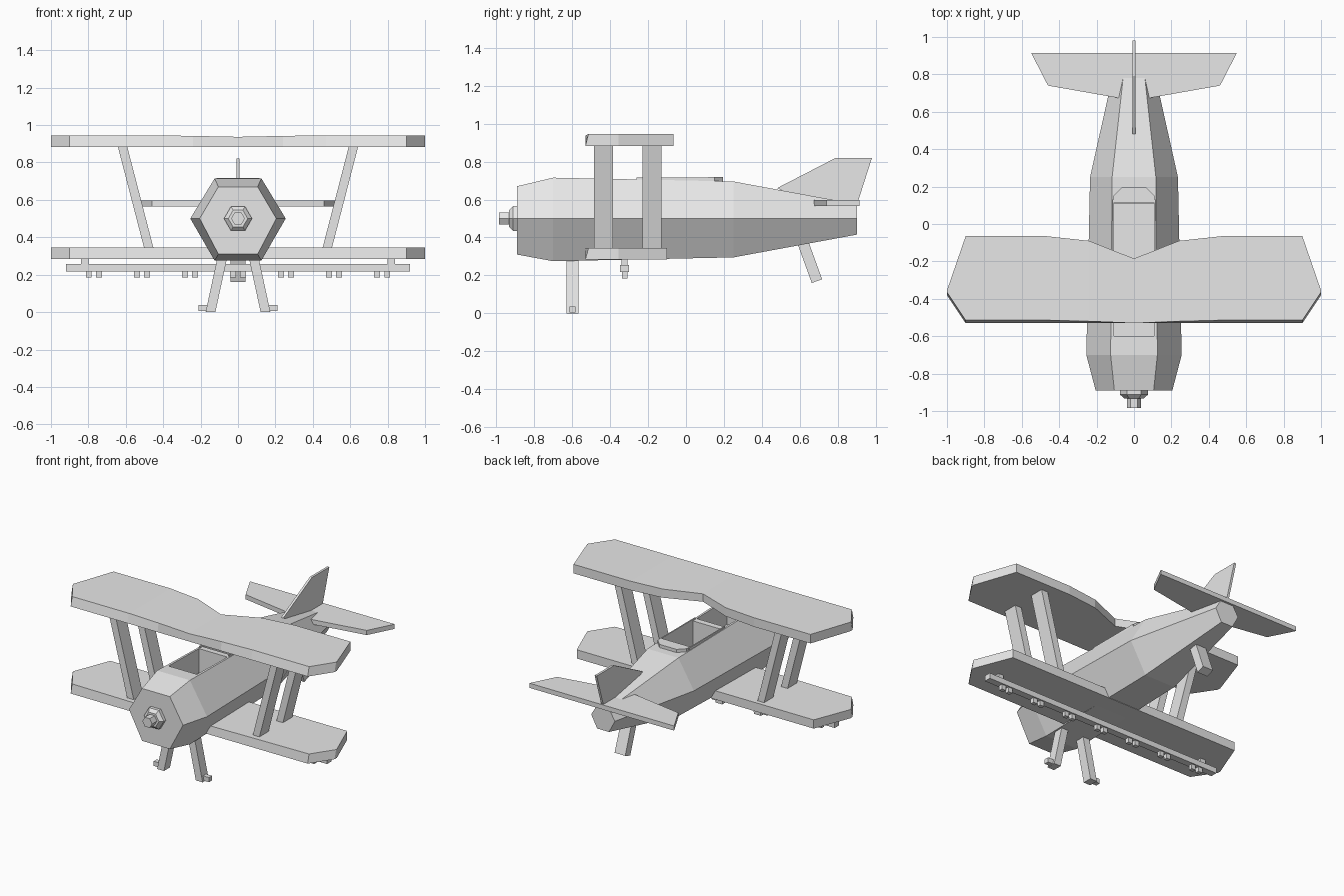
import bpy
import bmesh
from math import cos, sin, pi
from mathutils import Vector

old = bpy.data.objects.get("Cube")
if old:
    bpy.data.objects.remove(old, do_unlink=True)

grey = bpy.data.materials.new("plain_grey")
grey.use_nodes = True
grey.diffuse_color = (0.8, 0.8, 0.8, 1)
grey.node_tree.nodes["Principled BSDF"].inputs["Base Color"].default_value = (0.8, 0.8, 0.8, 1)


def loft(name, rings):
    """Join equal-length rings of points into one closed solid."""
    bm = bmesh.new()
    rows = [[bm.verts.new(p) for p in ring] for ring in rings]
    n = len(rows[0])
    for a, b in zip(rows, rows[1:]):
        for i in range(n):
            j = (i + 1) % n
            bm.faces.new((a[i], a[j], b[j], b[i]))
    bm.faces.new(rows[0])
    bm.faces.new(rows[-1])
    bmesh.ops.recalc_face_normals(bm, faces=bm.faces)
    mesh = bpy.data.meshes.new(name)
    bm.to_mesh(mesh)
    bm.free()
    mesh.materials.append(grey)
    obj = bpy.data.objects.new(name, mesh)
    bpy.context.collection.objects.link(obj)
    return obj


def box(name, x0, x1, y0, y1, z0, z1):
    return loft(name, [[(x0, y0, z), (x1, y0, z), (x1, y1, z), (x0, y1, z)] for z in (z0, z1)])


def beam(name, bottom, top, wide, deep):
    """Slanted bar with level ends."""
    corners = ((-1, -1), (1, -1), (1, 1), (-1, 1))
    return loft(name, [[(p[0] + sx * wide / 2, p[1] + sy * deep / 2, p[2]) for sx, sy in corners]
                       for p in (bottom, top)])


def plate(name, outline, z0, z1):
    return loft(name, [[(x, y, z) for x, y in outline] for z in (z0, z1)])


def mirrored(points):
    return points + [(-x, y) for x, y in reversed(points)]


# Six-sided fuselage: y, half width, half top width, bottom, top
stations = [(-0.89, 0.205, 0.105, 0.31, 0.67), (-0.70, 0.255, 0.125, 0.275, 0.715),
            (0.25, 0.235, 0.117, 0.295, 0.695), (0.90, 0.09, 0.045, 0.415, 0.575)]
fuselage = loft("fuselage", [[(w, y, 0.5), (t, y, hi), (-t, y, hi), (-w, y, 0.5), (-t, y, lo), (t, y, lo)]
                             for y, w, t, lo, hi in stations])

# Two open cockpits cut into the top
for y0, y1 in ((-0.60, -0.27), (-0.23, 0.11)):
    cutter = box("cockpit_cutter", -0.108, 0.108, y0, y1, 0.54, 0.9)
    mod = fuselage.modifiers.new("cockpit", 'BOOLEAN')
    mod.operation = 'DIFFERENCE'
    mod.solver = 'EXACT'
    mod.object = cutter
    bpy.context.view_layer.update()
    graph = bpy.context.evaluated_depsgraph_get()
    cut = bpy.data.meshes.new_from_object(fuselage.evaluated_get(graph))
    fuselage.modifiers.clear()
    fuselage.data = cut
    bpy.data.objects.remove(cutter, do_unlink=True)

# Cockpit rim and headrest
plate("headrest", mirrored([(0.11, 0.115), (0.11, 0.15), (0.065, 0.195)]), 0.68, 0.718)
for side, s in (("left", 1), ("right", -1)):
    x0, x1 = sorted((s * 0.108, s * 0.116))
    box("cockpit_rim_" + side, x0, x1, -0.26, 0.13, 0.68, 0.716)

# Nose hub and shaft
def hexagon(y, r):
    return [(r * cos(i * pi / 3), y, 0.5 + r * sin(i * pi / 3)) for i in range(6)]


loft("nose_hub", [hexagon(-0.88, 0.075), hexagon(-0.912, 0.075), hexagon(-0.932, 0.052)])
loft("propeller_shaft", [hexagon(-0.92, 0.037), hexagon(-0.985, 0.037)])


# Wings as sections along x: x, front, rear, centre sag
def wing(name, z0, z1, sections):
    both = [(-x, f, r, s) for x, f, r, s in sections] + [p for p in reversed(sections) if p[0] > 0]
    loft(name, [[(x, f, z0), (x, r, z0), (x, r, z1 - s), (x, f + 0.016 * min(1, abs(x) * 2.6), z1 - s)]
                for x, f, r, s in both])


tips = [(1.0, -0.38, -0.355, 0), (0.9, -0.53, -0.065, 0)]
wing("upper_wing", 0.883, 0.945, tips + [(0.47, -0.53, -0.065, 0), (0.24, -0.53, -0.09, 0.003),
                                         (0, -0.53, -0.185, 0.008)])
wing("lower_wing", 0.285, 0.345, [(1.0, -0.38, -0.355, 0), (0.9, -0.53, -0.1, 0), (0, -0.53, -0.1, 0)])

# Wing struts, landing legs and feet
for side, s in (("left", 1), ("right", -1)):
    for place, y in (("front", -0.435), ("rear", -0.18)):
        beam(f"{place}_strut_{side}", (s * 0.475, y, 0.335), (s * 0.62, y, 0.895), 0.05, 0.1)
    beam("landing_leg_" + side, (s * 0.147, -0.598, 0.0), (s * 0.08, -0.598, 0.31), 0.052, 0.065)
    x0, x1 = sorted((s * 0.13, s * 0.21))
    box("landing_foot_" + side, x0, x1, -0.615, -0.582, 0.005, 0.037)
    box("rail_mount_" + side, s * 0.82 - 0.02, s * 0.82 + 0.02, -0.34, -0.308, 0.25, 0.29)

# Rail under the lower wing with paired clips
box("under_wing_rail", -0.92, 0.92, -0.348, -0.3, 0.218, 0.256)
for k in range(-3, 4):
    for s in (-1, 1):
        x = k * 0.257 + s * 0.027
        box("rail_clip", x - 0.016, x + 0.016, -0.336, -0.309, 0.185, 0.22)

# Tail skid, cut square to its slope
a, b = Vector((0, 0.61, 0.39)), Vector((0, 0.69, 0.17))
across = (b - a).normalized().cross(Vector((1, 0, 0))) * 0.029
loft("tail_skid", [[p + across * t + Vector((s * 0.04, 0, 0)) for s, t in ((-1, -1), (1, -1), (1, 1), (-1, 1))]
                   for p in (a, b)])

# Tailplane and fin
plate("tailplane", mirrored([(0.09, 0.675), (0.46, 0.74), (0.55, 0.915)]), 0.565, 0.597)
fin = [(0.48, 0.66), (0.79, 0.82), (0.98, 0.82), (0.90, 0.57), (0.60, 0.60)]
loft("tail_fin", [[(x, y, z) for y, z in fin] for x in (-0.008, 0.008)])
